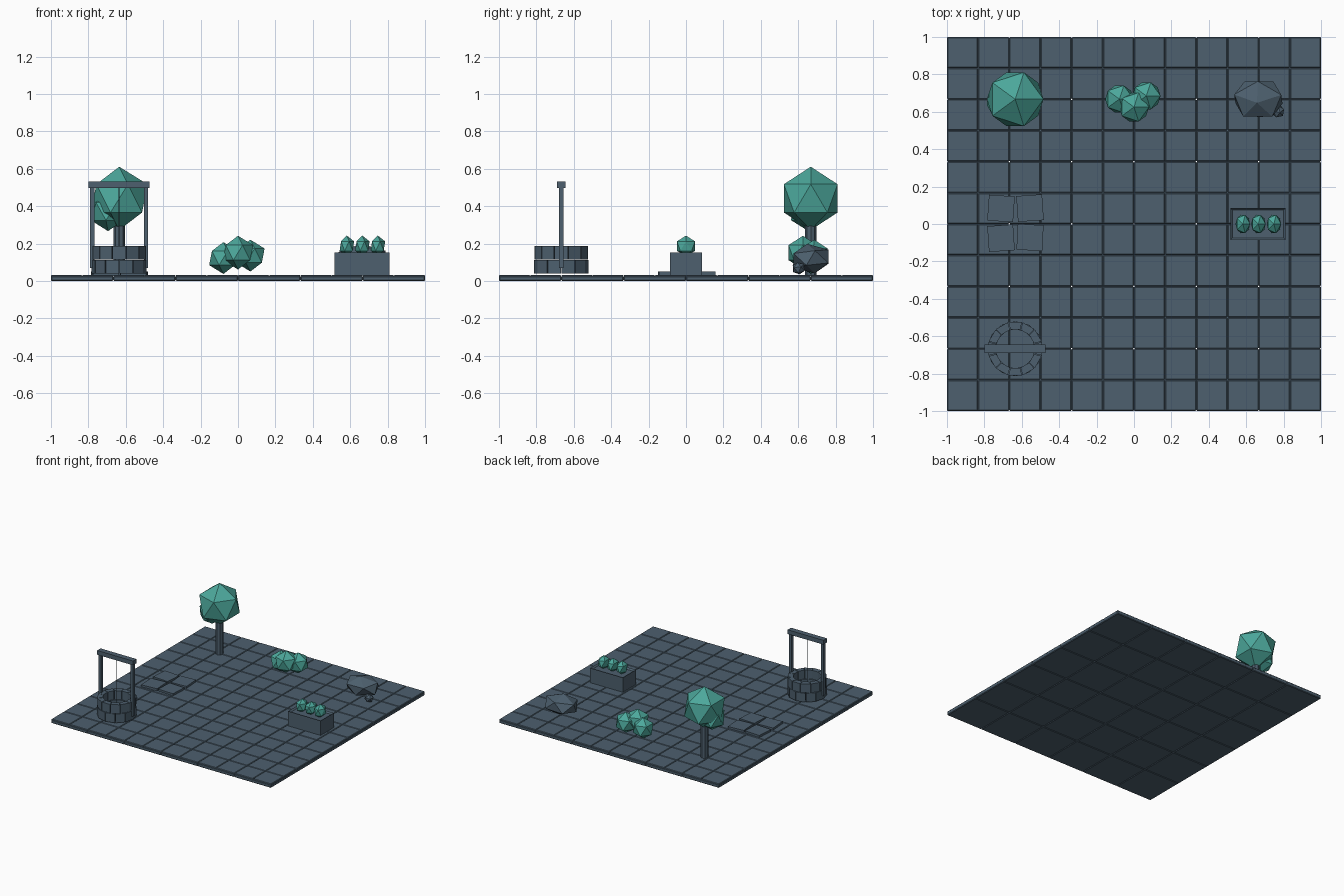
import bpy, bmesh, math
from mathutils import Matrix, Vector, Euler

if "Cube" in bpy.data.objects:
    bpy.data.objects.remove(bpy.data.objects["Cube"])


def material(name, rgb):
    m = bpy.data.materials.new(name)
    m.diffuse_color = (*rgb, 1)
    m.use_nodes = True
    m.node_tree.nodes["Principled BSDF"].inputs["Base Color"].default_value = m.diffuse_color
    return m


SLATE = material("slate", (0.074, 0.116, 0.156))
LEAF = material("leaf_teal", (0.072, 0.39, 0.33))
TOP = 0.033  # paving height


def finish(bm, name, mat):
    bmesh.ops.recalc_face_normals(bm, faces=bm.faces)
    me = bpy.data.meshes.new(name)
    bm.to_mesh(me)
    bm.free()
    me.materials.append(mat)
    ob = bpy.data.objects.new(name, me)
    bpy.context.collection.objects.link(ob)
    return ob


def add_box(bm, lo, hi, turn=0.0, bevel=0.0):
    """Box between two corners, turned about its own vertical axis."""
    lo, hi = Vector(lo), Vector(hi)
    part = bmesh.new()
    mat = (Matrix.Translation((lo + hi) / 2) @ Matrix.Rotation(turn, 4, 'Z')
           @ Matrix.Diagonal((*(hi - lo), 1)))
    bmesh.ops.create_cube(part, size=1, matrix=mat)
    if bevel:
        bmesh.ops.bevel(part, geom=part.edges[:], offset=bevel, segments=1,
                        affect='EDGES', profile=0.5)
    tmp = bpy.data.meshes.new("tmp")
    part.to_mesh(tmp)
    part.free()
    bm.from_mesh(tmp)
    bpy.data.meshes.remove(tmp)


def box(name, lo, hi, mat=SLATE):
    bm = bmesh.new()
    add_box(bm, lo, hi)
    return finish(bm, name, mat)


def blob(name, center, radii, mat, rot=(0, 0, 0)):
    """Faceted twenty-sided lump."""
    bm = bmesh.new()
    m = (Matrix.Translation(center) @ Matrix.Diagonal((*radii, 1))
         @ Euler(rot).to_matrix().to_4x4())
    bmesh.ops.create_icosphere(bm, subdivisions=1, radius=1, matrix=m)
    return finish(bm, name, mat)


def rod(name, x, y, z0, z1, r, sides):
    bm = bmesh.new()
    bmesh.ops.create_cone(bm, cap_ends=True, segments=sides, radius1=r, radius2=r,
                          depth=z1 - z0,
                          matrix=Matrix.Translation((x, y, (z0 + z1) / 2)))
    return finish(bm, name, SLATE)


# Paved ground: six by six base blocks, each carrying two by two tiles
bm = bmesh.new()
s = 1 / 3
for i in range(6):
    for j in range(6):
        x, y = -1 + i * s, -1 + j * s
        add_box(bm, (x, y, 0), (x + s, y + s, 0.027), bevel=0.005)
        for a in range(2):
            for b in range(2):
                u, v = x + a * s / 2, y + b * s / 2
                add_box(bm, (u + 0.001, v + 0.001, 0.006),
                        (u + s / 2 - 0.001, v + s / 2 - 0.001, TOP), bevel=0.004)
finish(bm, "paved_ground", SLATE)

# Four loose flagstones
bm = bmesh.new()
for x, y, turn in ((-0.711, 0.083, -4), (-0.556, 0.085, 4),
                   (-0.711, -0.076, 4), (-0.556, -0.072, -3)):
    add_box(bm, (x - 0.069, y - 0.069, TOP - 0.005), (x + 0.069, y + 0.069, 0.05),
            turn=math.radians(turn))
finish(bm, "flagstones", SLATE)

# Well wall: two staggered rings of curved bricks
WX, WY, N = -0.635, -0.667, 12
bm = bmesh.new()
for z0, z1, shift in ((0.04, 0.112, 0.5), (0.116, 0.188, 0.0)):
    for k in range(N):
        mid = -math.pi / 2 + (k + shift) * 2 * math.pi / N
        half = math.pi / N * 0.95
        ring = []
        for r, ang in ((0.105, mid - half), (0.147, mid - half),
                       (0.147, mid + half), (0.105, mid + half)):
            ring.append((WX + r * math.cos(ang), WY + r * math.sin(ang)))
        low = [bm.verts.new((px, py, z0)) for px, py in ring]
        high = [bm.verts.new((px, py, z1)) for px, py in ring]
        bm.faces.new(low)
        bm.faces.new(high)
        for q in range(4):
            n = (q + 1) % 4
            bm.faces.new((low[q], low[n], high[n], high[q]))
finish(bm, "well_bricks", SLATE)

# Well frame and rope
for side, name in ((-1, "well_post_left"), (1, "well_post_right")):
    px = WX + side * 0.144
    box(name, (px - 0.011, WY - 0.013, 0.07), (px + 0.011, WY + 0.013, 0.5))
box("well_beam", (WX - 0.163, WY - 0.022, 0.497), (WX + 0.163, WY + 0.022, 0.532))
rod("well_rope", WX, WY, 0.13, 0.5, 0.003, 6)

# Tree
rod("tree_trunk", -0.635, 0.667, TOP - 0.005, 0.33, 0.03, 8)
blob("tree_crown", (-0.635, 0.667, 0.442), (0.169, 0.169, 0.169), LEAF)
blob("tree_side_crown", (-0.695, 0.655, 0.372), (0.105, 0.105, 0.105), LEAF, (0, 0, 0.2))

# Bush
for n, (x, y, z, r) in enumerate(((-0.078, 0.668, 0.123, 0.085),
                                  (0.0, 0.625, 0.152, 0.09),
                                  (0.066, 0.685, 0.136, 0.085))):
    blob(f"bush_{n + 1}", (x, y, z), (r, r, r), LEAF)

# Rocks
blob("large_rock", (0.665, 0.668, 0.12), (0.148, 0.118, 0.08), SLATE, (0.15, -0.1, 0.3))
blob("small_rock", (0.77, 0.602, 0.068), (0.036, 0.036, 0.034), SLATE, (0.3, 0.2, 0.5))

# Planter: box with a rim around recessed soil
bm = bmesh.new()
add_box(bm, (0.515, -0.085, TOP - 0.003), (0.811, 0.085, 0.153))
bm.normal_update()
top = max(bm.faces, key=lambda f: f.calc_center_median().z)
bmesh.ops.inset_region(bm, faces=[top], thickness=0.016)
for v in top.verts:
    v.co.z -= 0.012
finish(bm, "planter_box", SLATE)
for n, x in enumerate((0.582, 0.665, 0.748)):
    blob(f"planter_shrub_{n + 1}", (x, 0, 0.187), (0.043, 0.057, 0.056), LEAF)
